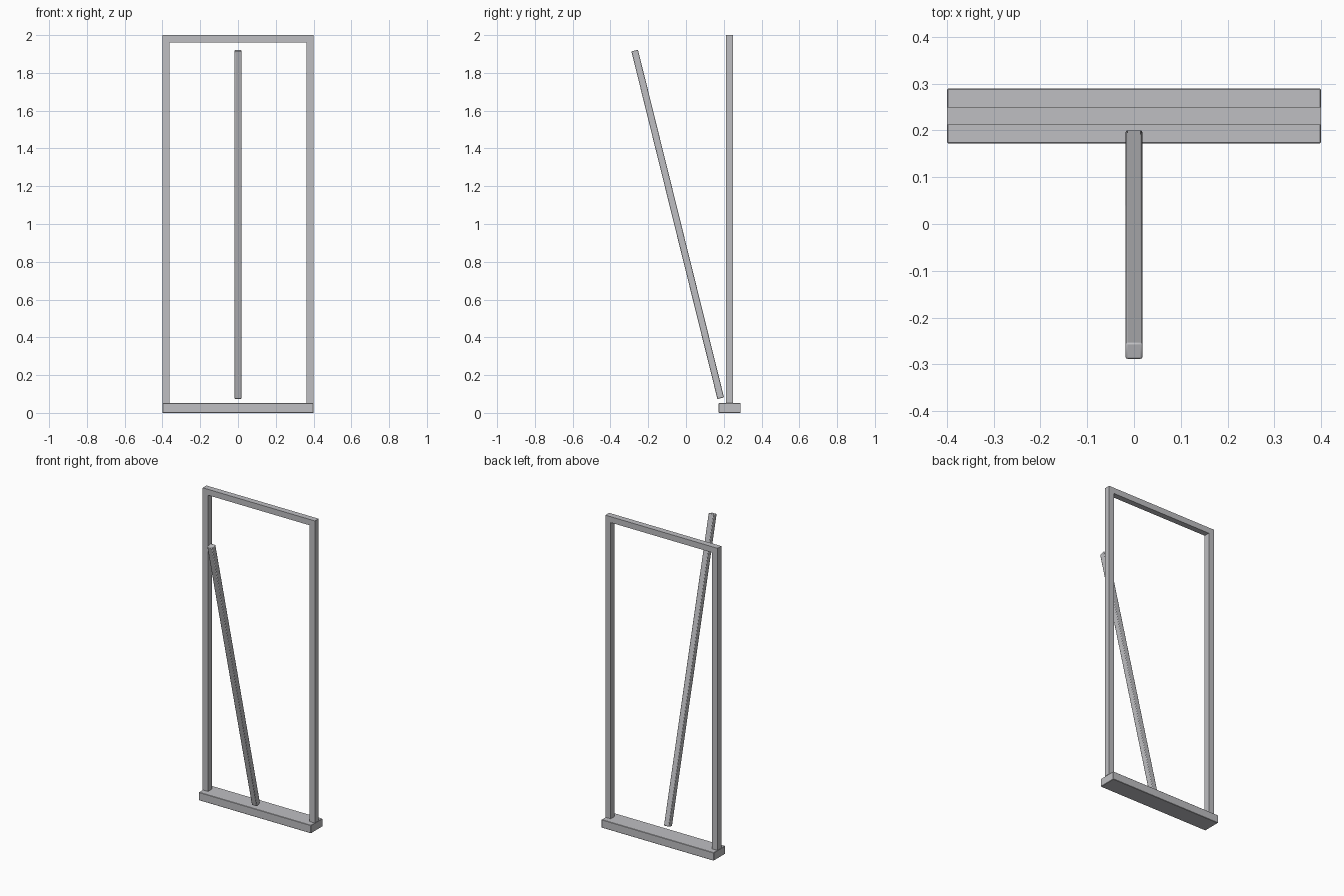
import bpy
import math
from mathutils import Matrix

cube = bpy.data.objects.get("Cube")
if cube:
    bpy.data.objects.remove(cube, do_unlink=True)

# Single grey for the whole frame
GREY = (0.52, 0.52, 0.54, 1.0)
mat = bpy.data.materials.new("light_grey")
mat.use_nodes = True
mat.diffuse_color = GREY
mat.node_tree.nodes["Principled BSDF"].inputs["Base Color"].default_value = GREY


def beam(name, size, centre, tilt=0.0, bevel=0.0, segments=1):
    """Box beam, optionally tilted about x, with eased edges."""
    bpy.ops.mesh.primitive_cube_add(size=1)
    obj = bpy.context.object
    obj.name = name
    obj.data.transform(Matrix.Diagonal((*size, 1)))
    obj.location = centre
    obj.rotation_euler.x = tilt
    obj.data.materials.append(mat)
    if bevel:
        mod = obj.modifiers.new("eased_edges", "BEVEL")
        mod.width = bevel
        mod.segments = segments
    return obj


WIDTH, HEIGHT, BAR = 0.8, 2.0, 0.038
FRAME_Y, BASE_H = 0.231, 0.052

# Base plank
beam("base", (WIDTH, 0.117, BASE_H), (0, FRAME_Y, BASE_H / 2), bevel=0.002)

# Upright posts
post_h = HEIGHT - BAR - BASE_H
for side, sign in (("left", 1), ("right", -1)):
    beam(f"{side}_post", (BAR, BAR, post_h),
         (sign * (WIDTH - BAR) / 2, FRAME_Y, BASE_H + post_h / 2))

# Top rail
beam("top_rail", (WIDTH, BAR, BAR), (0, FRAME_Y, HEIGHT - BAR / 2))

# Leaning pole with rounded edges
beam("leaning_pole", (0.036, 0.036, 1.896), (0, -0.044, 0.998),
     tilt=math.radians(13.9), bevel=0.004, segments=2)
bpy.ops.object.shade_smooth_by_angle(angle=math.radians(30))
